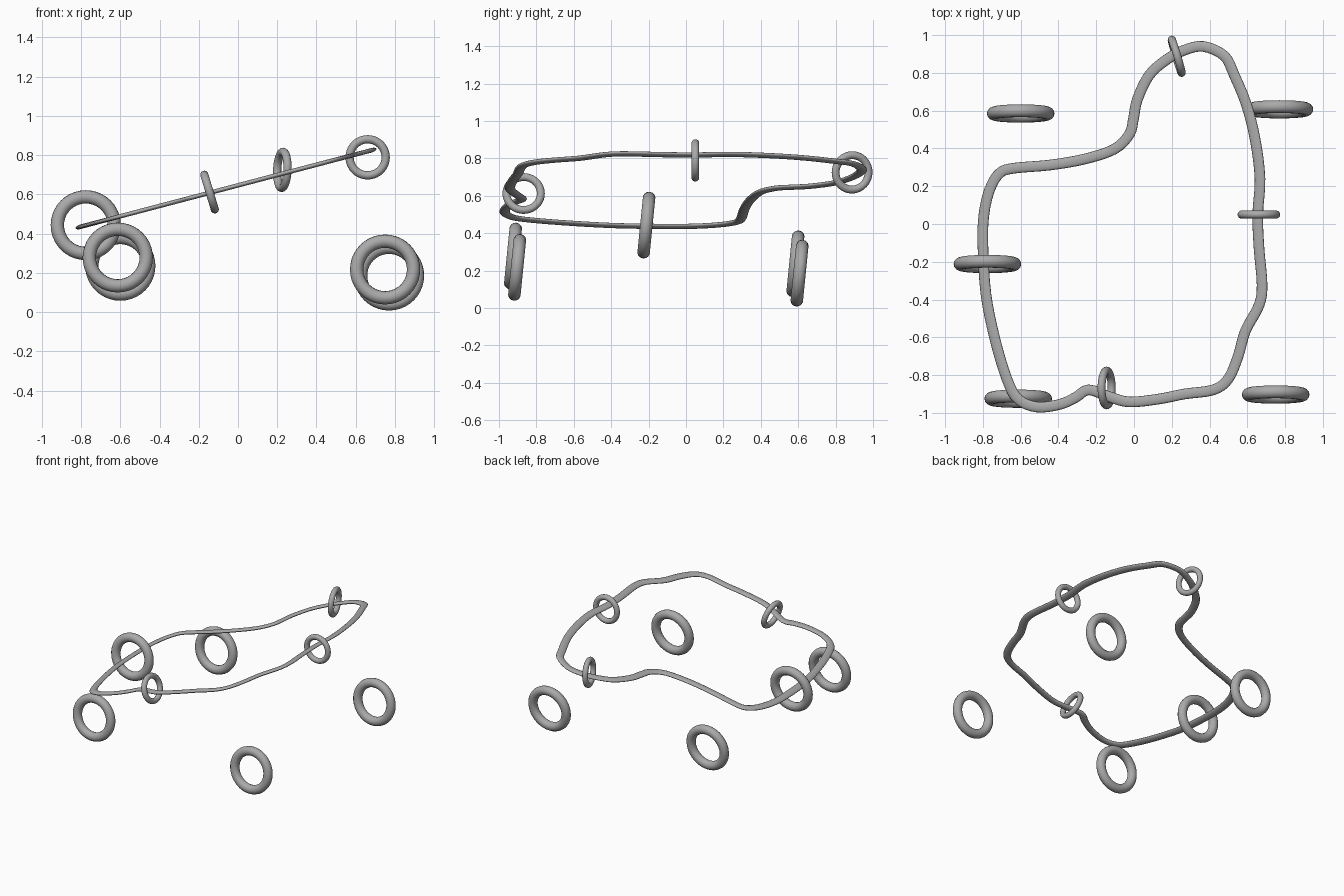
import bpy, bmesh, math
from mathutils import Vector

if "Cube" in bpy.data.objects:
    bpy.data.objects.remove(bpy.data.objects["Cube"])

grey = bpy.data.materials.new("plain grey")
grey.diffuse_color = (0.4, 0.4, 0.4, 1)
grey.use_nodes = True
grey.node_tree.nodes["Principled BSDF"].inputs["Base Color"].default_value = grey.diffuse_color


def finish(name, bm):
    bmesh.ops.recalc_face_normals(bm, faces=bm.faces)
    mesh = bpy.data.meshes.new(name)
    bm.to_mesh(mesh)
    bm.free()
    mesh.materials.append(grey)
    for p in mesh.polygons:
        p.use_smooth = True
    ob = bpy.data.objects.new(name, mesh)
    bpy.context.collection.objects.link(ob)
    return ob


def skin(name, rings):
    # closed tube through a closed list of cross-sections
    bm = bmesh.new()
    vs = [[bm.verts.new(p) for p in r] for r in rings]
    n, m = len(vs), len(vs[0])
    for i in range(n):
        a, b = vs[i], vs[(i + 1) % n]
        for j in range(m):
            k = (j + 1) % m
            bm.faces.new((a[j], b[j], b[k], a[k]))
    return finish(name, bm)


def ring(name, centre, axis, major, minor, n=40, m=14):
    rings = []
    for i in range(n):
        t = math.tau * i / n
        d = Vector((math.cos(t), math.sin(t), 0))
        rings.append([d * (major + minor * math.cos(math.tau * j / m))
                      + Vector((0, 0, minor * math.sin(math.tau * j / m))) for j in range(m)])
    ob = skin(name, rings)
    ob.rotation_mode = 'QUATERNION'
    ob.rotation_quaternion = Vector(axis).to_track_quat('Z', 'Y')
    ob.location = centre
    return ob


# Wavy flattened loop lying on a sloping plane
path = [(.367, .94), (.478, .89), (.53, .79), (.594, .635), (.641, .45), (.667, .24),
        (.655, .05), (.662, -.13), (.678, -.32), (.662, -.43), (.59, -.566), (.551, -.70),
        (.499, -.82), (.42, -.878), (.266, -.90), (.135, -.926), (-.024, -.942),
        (-.13, -.915), (-.24, -.878), (-.309, -.918), (-.393, -.955), (-.515, -.969),
        (-.615, -.926), (-.673, -.82), (-.736, -.61), (-.784, -.37), (-.80, -.106),
        (-.794, .053), (-.763, .185), (-.71, .27), (-.63, .296), (-.446, .312),
        (-.261, .344), (-.103, .397), (-.024, .476), (-.003, .556), (.018, .66),
        (.082, .79), (.177, .873), (.266, .92)]
pts = [Vector(p) for p in path]
n, steps, centre_line = len(pts), 4, []
for i in range(n):
    a, b, c, d = (pts[(i + k) % n] for k in (-1, 0, 1, 2))
    for s in range(steps):
        t = s / steps
        centre_line.append(0.5 * (2 * b + (c - a) * t + (2 * a - 5 * b + 4 * c - d) * t * t
                                  + (3 * b - a - 3 * c + d) * t ** 3))
sections = []
for i, p in enumerate(centre_line):
    tan = (centre_line[(i + 1) % len(centre_line)] - centre_line[i - 1]).normalized()
    side = Vector((-tan.y, tan.x))
    sec = []
    for j in range(14):
        u = math.tau * j / 14
        q = p + side * 0.028 * math.cos(u)
        sec.append((q.x, q.y, 0.646 + 0.2627 * q.x + 0.012 * math.sin(u)))
    sections.append(sec)
skin("sloping_loop", sections)

# Large rings: four standing free, one threaded on the loop
tilt = (0, 1, -0.1)
for name, pos in (("free_ring_front_left", (-.613, -.925, .278)),
                  ("free_ring_front_right", (.75, -.903, .217)),
                  ("free_ring_back_left", (-.60, .585, .236)),
                  ("free_ring_back_right", (.77, .607, .186)),
                  ("threaded_ring_left", (-.776, -.212, .443))):
    ring(name, pos, tilt, 0.145, 0.034)

# Small rings threaded on the loop
ring("small_ring_right", (.661, .05, .789), (0, 1, 0), 0.092, 0.021)
ring("small_ring_back", (.226, .888, .725), (.958, .285, -.04), 0.092, 0.021)
ring("small_ring_front", (-.145, -.868, .612), (.957, 0, .29), 0.092, 0.021)
